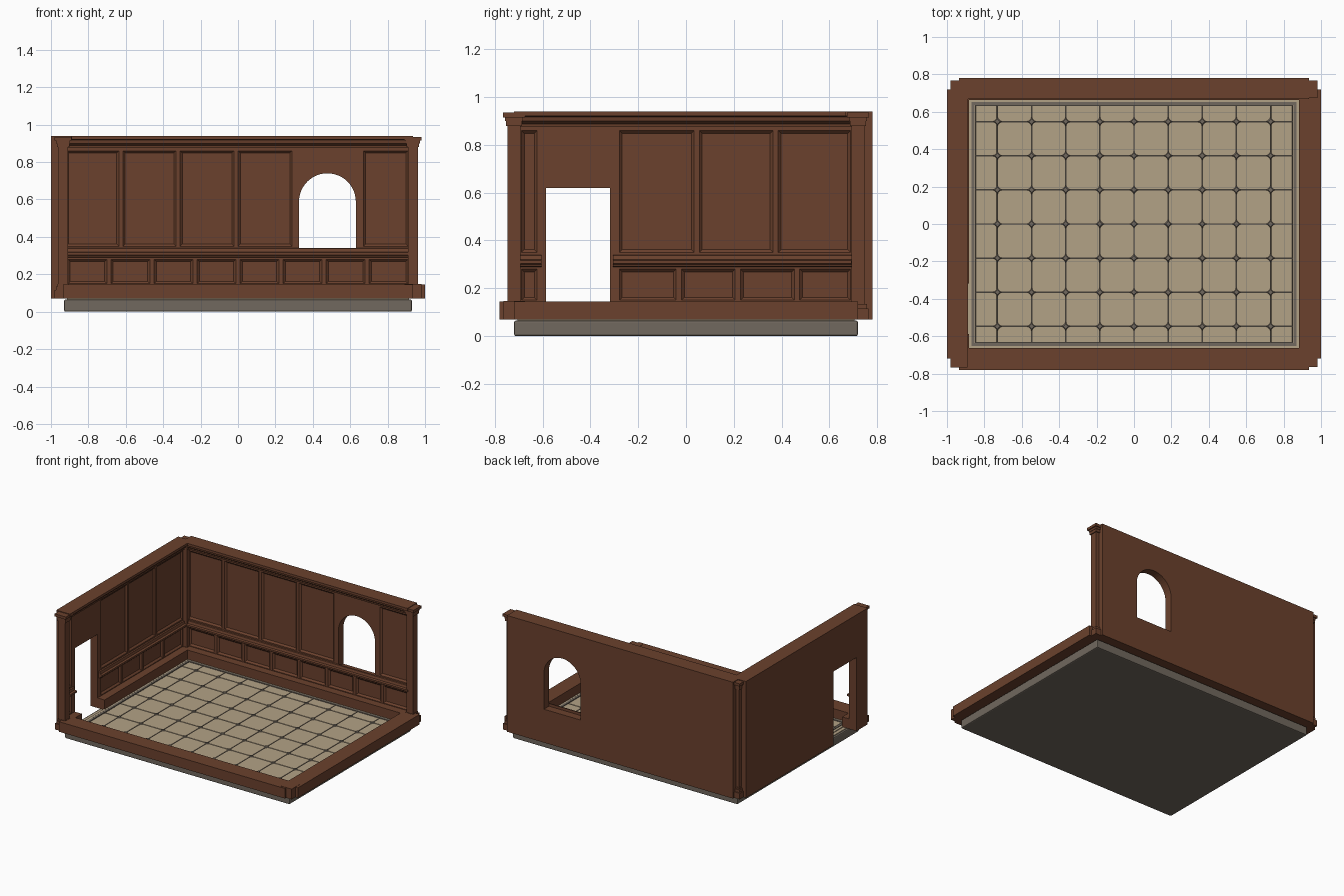
import bpy, bmesh, math
from mathutils import Matrix, Vector

old = bpy.data.objects.get("Cube")
if old:
    bpy.data.objects.remove(old, do_unlink=True)


def material(name, rgb):
    m = bpy.data.materials.new(name)
    m.use_nodes = True
    m.diffuse_color = (*rgb, 1)
    m.node_tree.nodes["Principled BSDF"].inputs["Base Color"].default_value = (*rgb, 1)
    return m


WOOD = material("brown wood", (0.147, 0.053, 0.026))
TILE = material("beige tile", (0.45, 0.36, 0.24))
STONE = material("grey stone", (0.165, 0.14, 0.112))
GROUT = material("dark grout", (0.06, 0.05, 0.04))

BASE, CURB, TOP = 0.07, 0.145, 0.94
CORE = 0.06    # wall thickness
X, Y = 1.0, 0.78
PX, PY = 0.935, 0.72    # corner post centres

# Each side maps (along, inward, up) to model space
SIDES = {
    "back": lambda u, v, z: Vector((u, Y - v, z)),
    "front": lambda u, v, z: Vector((u, v - Y, z)),
    "left": lambda u, v, z: Vector((v - X, u, z)),
    "right": lambda u, v, z: Vector((X - v, u, z)),
}


def finish(name, bm, mat):
    bmesh.ops.recalc_face_normals(bm, faces=bm.faces)
    me = bpy.data.meshes.new(name)
    bm.to_mesh(me)
    bm.free()
    me.materials.append(mat)
    ob = bpy.data.objects.new(name, me)
    bpy.context.collection.objects.link(ob)
    return ob


def bridge(bm, ring_a, ring_b):
    """Closed solid between two matching rings of points."""
    a = [bm.verts.new(p) for p in ring_a]
    b = [bm.verts.new(p) for p in ring_b]
    n = len(a)
    bm.faces.new(a)
    bm.faces.new(b[::-1])
    for i in range(n):
        j = (i + 1) % n
        bm.faces.new((a[i], b[i], b[j], a[j]))


def add_box(bm, x0, x1, y0, y1, z0, z1, inset=0.0):
    def ring(z, d):
        return [(x0 + d, y0 + d, z), (x1 - d, y0 + d, z),
                (x1 - d, y1 - d, z), (x0 + d, y1 - d, z)]
    bridge(bm, ring(z0, 0), ring(z1, inset))


def trim(name, side, profile, spans):
    """Extrude an (inward, up) profile along one side."""
    bm, f = bmesh.new(), SIDES[side]
    for u0, u1 in spans:
        bridge(bm, [f(u0, v, z) for v, z in profile], [f(u1, v, z) for v, z in profile])
    return finish(name, bm, WOOD)


def rect(v0, v1, z0, z1):
    return [(v0, z0), (v1, z0), (v1, z1), (v0, z1)]


def wall(name, side, half, panels, opening):
    """Wall slab with sunk bevelled panels and one opening."""
    ob = trim(name, side, rect(0, CORE, BASE, TOP), [(-half, half)])
    f, bm = SIDES[side], bmesh.new()
    for u0, u1, z0, z1 in panels:
        def ring(v, d):
            return [f(u0 + d, v, z0 + d), f(u1 - d, v, z0 + d),
                    f(u1 - d, v, z1 - d), f(u0 + d, v, z1 - d)]
        bridge(bm, ring(CORE + 0.002, -0.002), ring(CORE - 0.012, 0.012))
    bridge(bm, [f(u, -0.1, z) for u, z in opening], [f(u, 0.2, z) for u, z in opening])
    cutter = finish(name + "_cutter", bm, WOOD)
    cutter.hide_render = True
    mod = ob.modifiers.new("cut", 'BOOLEAN')
    mod.operation, mod.solver, mod.object = 'DIFFERENCE', 'EXACT', cutter
    bpy.context.view_layer.objects.active = ob
    bpy.ops.object.modifier_apply(modifier=mod.name)
    bpy.data.objects.remove(cutter, do_unlink=True)


def row(edges, z0, z1, gap=0.011):
    return [(a + gap, b - gap, z0, z1) for a, b in zip(edges, edges[1:])]


LOW, HIGH = (0.15, 0.28), (0.35, 0.86)

# Back wall with arched window
win_x, win_r, sill, spring = 0.478, 0.152, 0.32, 0.588
arch = [(win_x - win_r, sill), (win_x + win_r, sill)]
arch += [(win_x + win_r * math.cos(math.pi * i / 24),
          spring + win_r * math.sin(math.pi * i / 24)) for i in range(25)]
back_panels = row([-0.93, -0.626, -0.32, -0.01, 0.3], *HIGH)
back_panels += row([0.66, 0.92], *HIGH)
back_panels += row([-0.92 + 0.23 * i for i in range(9)], *LOW)
wall("back_wall", "back", PX, back_panels, arch)

# Left wall with doorway
d0, d1, door_top = -0.587, -0.318, 0.62
door = [(d0, 0), (d1, 0), (d1, door_top), (d0, door_top)]
side_panels = row([-0.29, 0.045, 0.375, 0.7], *HIGH)
side_panels += row([-0.29, -0.03, 0.217, 0.465, 0.7], *LOW)
side_panels += row([-0.7, -0.612], *HIGH) + row([-0.7, -0.612], *LOW)
wall("left_wall", "left", PY, side_panels, door)

# Skirting and low curbs
wide = rect(0, 0.118, BASE, CURB)
inner = rect(CORE, 0.118, BASE, CURB)
trim("front_curb", "front", wide, [(-PX, PX)])
trim("right_curb", "right", wide, [(-PY, PY)])
trim("back_skirting", "back", inner, [(-PX, PX)])
trim("left_skirting", "left", inner, [(-PY, d0), (d1, PY)])

# Chair rails
rail = [(CORE, 0.29), (0.075, 0.293), (0.075, 0.3), (0.09, 0.303),
        (0.09, 0.316), (0.075, 0.32), (0.07, 0.338), (CORE, 0.34)]
trim("back_chair_rail", "back", rail, [(-0.92, 0.92)])
trim("left_chair_rail", "left", rail, [(-0.7, -0.605), (-0.305, 0.7)])

# Crown mouldings
crown = [(CORE, 0.875), (0.072, 0.875), (0.074, 0.888), (0.092, 0.9),
         (0.095, 0.917), (0.113, 0.922), (0.113, TOP), (CORE, TOP)]
trim("back_crown", "back", crown, [(-PX, PX)])
trim("left_crown", "left", crown, [(-PY, PY)])


# Corner posts with stepped bases and caps
def post(name, sx, sy, tall):
    bm = bmesh.new()
    steps = [(0.045, BASE, 0.115), (0.037, 0.115, 0.135), (0.03, 0.135, CURB + 0.002)]
    if tall:
        steps += [(0.027, CURB, 0.9), (0.034, 0.88, 0.9),
                  (0.038, 0.9, 0.915), (0.046, 0.915, 0.935)]
    else:
        steps = [(0.045, BASE, CURB + 0.002)]
    for r, z0, z1 in steps:
        add_box(bm, sx * PX - r, sx * PX + r, sy * PY - r, sy * PY + r, z0, z1)
    finish(name, bm, WOOD)


post("back_left_post", -1, 1, True)
post("back_right_post", 1, 1, True)
post("front_left_post", -1, -1, True)
post("front_right_post", 1, -1, False)

# Stone foundation with eased edges
bm = bmesh.new()
add_box(bm, -0.93, 0.93, -0.72, 0.72, 0, 0.065)
foundation = finish("foundation", bm, STONE)
bevel = foundation.modifiers.new("eased", 'BEVEL')
bevel.width, bevel.segments = 0.008, 2
bm = bmesh.new()
add_box(bm, -0.915, 0.915, -0.705, 0.705, 0.06, 0.0705)
finish("foundation_top", bm, TILE)

# Floor bed, stone border and tiles
FX, FY, STEP = 0.85, 0.635, 0.1825
bm = bmesh.new()
add_box(bm, -FX, FX, -FY, FY, 0.065, 0.073)
finish("grout_bed", bm, GROUT)


def border(name, d0, d1, z, mat):
    bm = bmesh.new()
    for s in (-1, 1):
        ya, yb = sorted((s * (FY + d0), s * (FY + d1)))
        xa, xb = sorted((s * (FX + d0), s * (FX + d1)))
        add_box(bm, -FX - d1, FX + d1, ya, yb, 0.065, z)
        add_box(bm, xa, xb, -FY - d0, FY + d0, 0.065, z)
    finish(name, bm, mat)


border("stone_border", 0.002, 0.018, 0.078, STONE)
border("tile_border", 0.021, 0.04, 0.076, TILE)

xs = [STEP * i for i in range(-4, 5)]
ys = [STEP * i for i in range(-3, 4)]
ex, ey = [-FX, *xs, FX], [-FY, *ys, FY]
bm = bmesh.new()
for x0, x1 in zip(ex, ex[1:]):
    for y0, y1 in zip(ey, ey[1:]):
        add_box(bm, x0 + 0.003, x1 - 0.003, y0 + 0.003, y1 - 0.003, 0.07, 0.076, 0.001)
finish("floor_tiles", bm, TILE)

# Diamond studs where tiles meet
bm = bmesh.new()
for x in xs:
    for y in ys:
        bmesh.ops.create_cone(bm, cap_ends=True, segments=4, radius1=0.025, radius2=0.014,
                              depth=0.01, matrix=Matrix.Translation((x, y, 0.076)) @ Matrix.Rotation(0, 4, 'Z'))
studs = finish("diamond_studs", bm, STONE)
